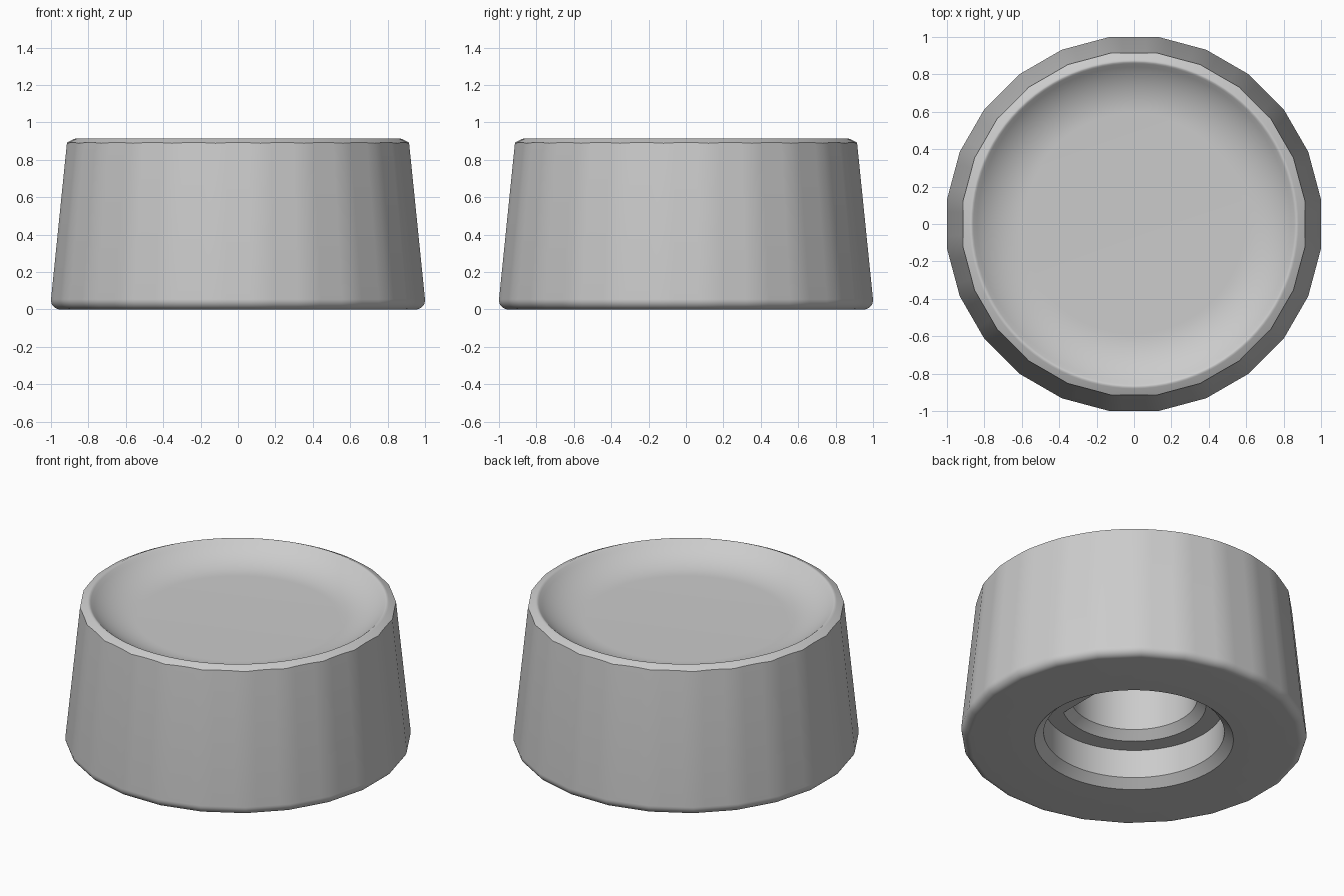
import bpy, bmesh, math

cube = bpy.data.objects.get("Cube")
if cube:
    bpy.data.objects.remove(cube, do_unlink=True)

SIDES = 24                 # flat facets round the grip
N = SIDES * 4              # columns in every ring
STEP = 2 * math.pi / N
FILLET = 0.05
TAPER = 0.1014


def facet_cos(i):
    """Cosine of the angle between column i and the middle of its facet."""
    pitch = 2 * math.pi / SIDES
    a = i * STEP
    return math.cos(a - pitch * math.floor(a / pitch + 0.5))


def polar(r, i, z):
    return (r * math.cos(i * STEP), r * math.sin(i * STEP), z)


def circle(r, z):
    return [polar(r, i, z) for i in range(N)]


def polygon(r, z):
    return [polar(r / facet_cos(i), i, z) for i in range(N)]


def rim_z(r):
    """Height of the sloping rim at a radius."""
    return 0.915 - 0.5 * (r - 0.87)


def polygon_top():
    """Wavy edge where the tapered facets meet the conical rim."""
    ring = []
    for i in range(N):
        z = 0.89
        for _ in range(6):
            r = (1 - TAPER * (z - FILLET)) / facet_cos(i)
            z = rim_z(r)
        ring.append(polar(r, i, z))
    return ring


def d_shape(r, flat, z):
    """Circle cut by a flat on the +x side."""
    a = math.acos(flat / r)
    half = 14
    ring = []
    for i in range(N):
        k = i if i <= N // 2 else i - N
        if abs(k) <= half:
            ring.append((flat, r * math.sin(a) * k / half, z))
        else:
            t = math.copysign(a + (math.pi - a) * (abs(k) - half) / (N // 2 - half), k)
            ring.append((r * math.cos(t), r * math.sin(t), z))
    return ring


rings = []
# shaft socket: D pocket, its chamfer, then the round recess
rings += [d_shape(0.37, 0.21, 0.6), d_shape(0.37, 0.21, 0.283), d_shape(0.42, 0.26, 0.233)]
rings += [circle(0.527, 0.233), circle(0.527, 0.05), circle(0.58, 0)]
# rounded foot
bottom_face_row = len(rings) - 1
lean = math.atan(TAPER)
for k in range(9):
    t = -math.pi / 2 + (math.pi / 2 + lean) * k / 8
    rings.append(polygon(0.95 + FILLET * math.cos(t), FILLET + FILLET * math.sin(t)))
# tapered grip
grip_row = len(rings) - 1
rings.append(polygon_top())
# softened rim
for r, z in ((0.88, 0.91), (0.872, 0.913), (0.866, 0.912), (0.858, 0.906)):
    rings.append(circle(r, z))
# dished top
floor_r, floor_z = 0.59, 0.80
w, h = 0.858 - floor_r, 0.906 - floor_z
dish_r = (w * w + h * h) / (2 * h)
sweep = math.asin(w / dish_r)
for k in range(11, -1, -1):
    t = sweep * k / 12
    rings.append(circle(floor_r + dish_r * math.sin(t), floor_z + dish_r * (1 - math.cos(t))))

bm = bmesh.new()
loops = [[bm.verts.new(p) for p in ring] for ring in rings]
for row, (lower, upper) in enumerate(zip(loops, loops[1:])):
    for i in range(N):
        j = (i + 1) % N
        face = bm.faces.new((lower[i], lower[j], upper[j], upper[i]))
        face.smooth = row not in (bottom_face_row, grip_row)
bm.faces.new(loops[0])
bm.faces.new(loops[-1])
bmesh.ops.recalc_face_normals(bm, faces=bm.faces)

mesh = bpy.data.meshes.new("knob_body")
bm.to_mesh(mesh)
bm.free()
mesh.set_sharp_from_angle(angle=math.radians(32))

# single grey plastic
grey = bpy.data.materials.new("grey_plastic")
grey.use_nodes = True
colour = (0.6, 0.6, 0.6, 1)
grey.diffuse_color = colour
grey.node_tree.nodes["Principled BSDF"].inputs["Base Color"].default_value = colour
mesh.materials.append(grey)

knob = bpy.data.objects.new("knob_body", mesh)
bpy.context.collection.objects.link(knob)
